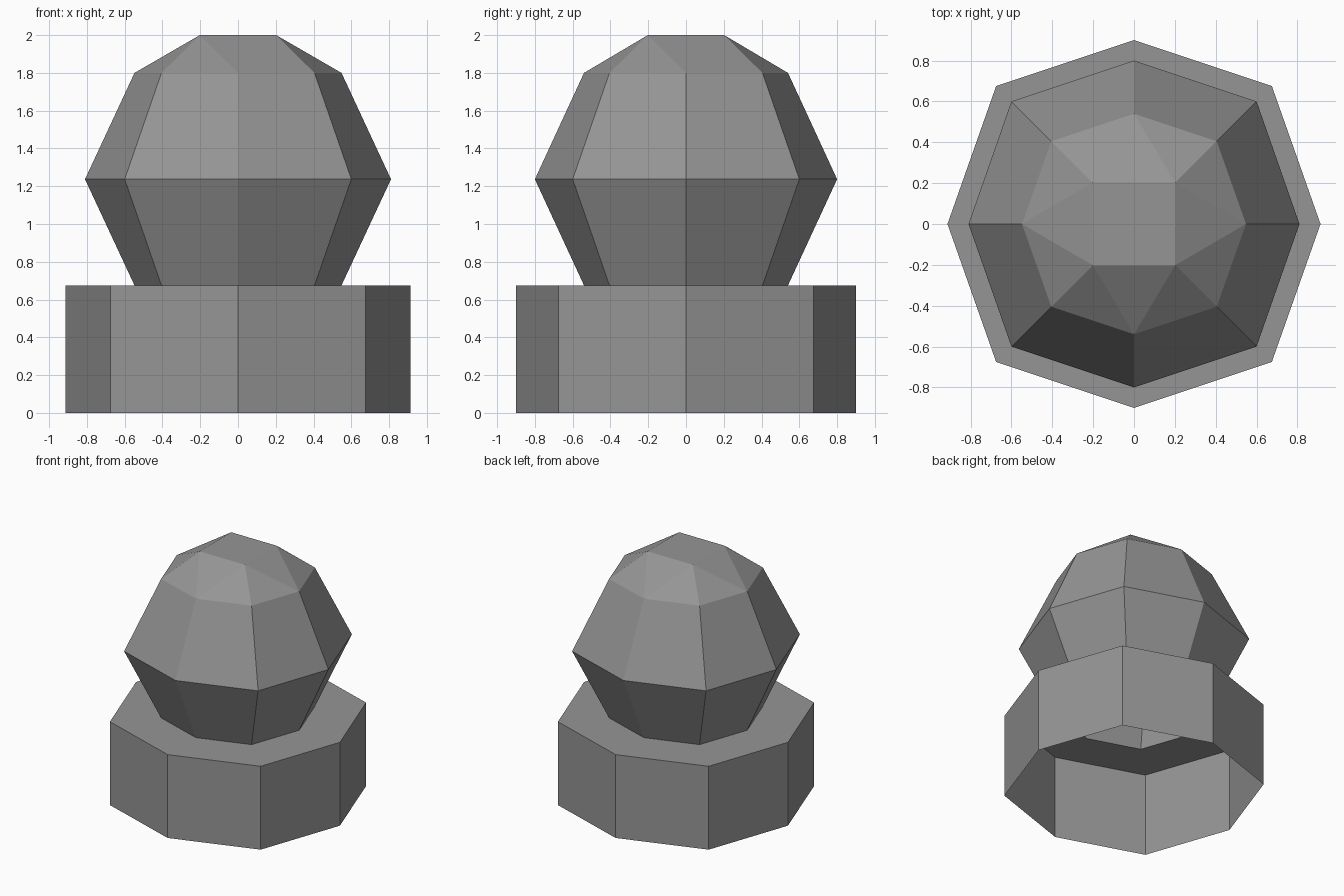
import bpy
import bmesh

cube = bpy.data.objects.get("Cube")
if cube:
    bpy.data.objects.remove(cube, do_unlink=True)

GREY = (0.3, 0.3, 0.3, 1.0)
mat = bpy.data.materials.new("plain grey")
mat.use_nodes = True
mat.diffuse_color = GREY
mat.node_tree.nodes["Principled BSDF"].inputs["Base Color"].default_value = GREY


def octagon(bm, rx, ry, diagonal, z):
    """Eight points, counter-clockwise from +x, with diagonal corners at (d, d)."""
    d = diagonal
    points = [(rx, 0), (d, d), (0, ry), (-d, d), (-rx, 0), (-d, -d), (0, -ry), (d, -d)]
    return [bm.verts.new((x, y, z)) for x, y in points]


def bridge(bm, lower, upper):
    n = len(lower)
    for i in range(n):
        j = (i + 1) % n
        bm.faces.new((lower[i], lower[j], upper[j], upper[i]))


def finish(bm, name):
    mesh = bpy.data.meshes.new(name)
    bm.to_mesh(mesh)
    bm.free()
    mesh.materials.append(mat)
    obj = bpy.data.objects.new(name, mesh)
    bpy.context.collection.objects.link(obj)
    return obj


# Base: open-bottomed octagonal wall with a flat rim around the neck
bm = bmesh.new()
rings = [octagon(bm, 0.913, 0.9, 0.675, 0),
         octagon(bm, 0.913, 0.9, 0.675, 0.675),
         octagon(bm, 0.548, 0.54, 0.405, 0.675)]
for lower, upper in zip(rings, rings[1:]):
    bridge(bm, lower, upper)
finish(bm, "base")

# Head: faceted shell, open at the neck
bm = bmesh.new()
rings = [octagon(bm, 0.548, 0.54, 0.405, 0.675),
         octagon(bm, 0.81, 0.8, 0.6, 1.237),
         octagon(bm, 0.548, 0.54, 0.405, 1.8)]
for lower, upper in zip(rings, rings[1:]):
    bridge(bm, lower, upper)

# Crown: small square joined to the upper ring with triangles
top = rings[-1]
s = 0.202
square = [bm.verts.new((x, y, 2)) for x, y in ((s, s), (-s, s), (-s, -s), (s, -s))]
bm.faces.new(square)
for i, corner in enumerate(square):
    before, diagonal, after = top[2 * i], top[2 * i + 1], top[(2 * i + 2) % 8]
    bm.faces.new((before, diagonal, corner))
    bm.faces.new((diagonal, after, corner))
    bm.faces.new((corner, after, square[(i + 1) % 4]))
finish(bm, "head")
